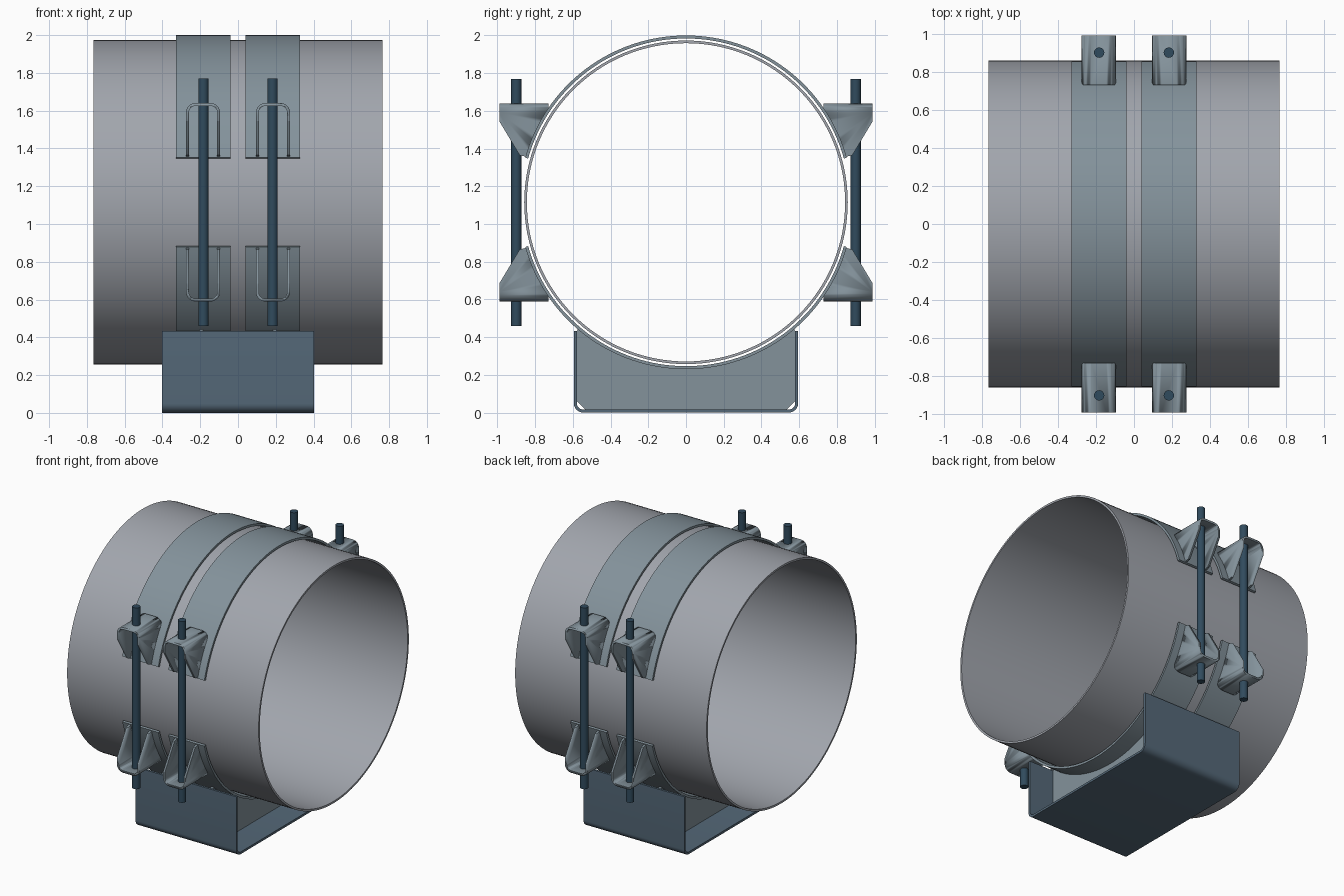
import bpy, bmesh
from math import sin, cos, pi, radians, sqrt

if "Cube" in bpy.data.objects:
    bpy.data.objects.remove(bpy.data.objects["Cube"])

CZ = 1.115          # height of the pipe axis; clamp parts are modelled around it
R_OUT, R_IN = 0.885, 0.869


def material(name, rgb):
    m = bpy.data.materials.new(name)
    m.diffuse_color = (*rgb, 1)
    m.use_nodes = True
    m.node_tree.nodes["Principled BSDF"].inputs["Base Color"].default_value = m.diffuse_color
    return m


STEEL = material("clamp_steel", (0.23, 0.29, 0.33))
BASE = material("base_steel", (0.09, 0.14, 0.19))
ROD = material("rod_steel", (0.03, 0.07, 0.11))
PIPE = material("pipe_grey", (0.36, 0.38, 0.42))


def finish(name, bm, mat, z=0.0):
    bmesh.ops.recalc_face_normals(bm, faces=bm.faces)
    me = bpy.data.meshes.new(name)
    bm.to_mesh(me)
    bm.free()
    ob = bpy.data.objects.new(name, me)
    bpy.context.collection.objects.link(ob)
    ob.location.z = z
    me.materials.append(mat)
    bpy.ops.object.select_all(action='DESELECT')
    ob.select_set(True)
    bpy.context.view_layer.objects.active = ob
    bpy.ops.object.shade_smooth_by_angle(angle=radians(30))
    return ob


def place(p, d, axis):
    return (d, p[0], p[1]) if axis == 'x' else (p[0], d, p[1])


def strip(name, outer, inner, axis, a, b, mat, z=0.0, closed=False):
    """Sheet section between two matching paths, extruded from a to b."""
    bm = bmesh.new()
    rows = [[bm.verts.new(place(p, d, axis)) for p in path]
            for path, d in ((outer, a), (inner, a), (inner, b), (outer, b))]
    n = len(outer)
    for i in range(n if closed else n - 1):
        j = (i + 1) % n
        for k in range(4):
            r, s = rows[k], rows[(k + 1) % 4]
            bm.faces.new((r[i], r[j], s[j], s[i]))
    if not closed:
        for i in (0, -1):
            bm.faces.new([r[i] for r in rows])
    return finish(name, bm, mat, z)


def prism(name, pts, a, b, mat, z=0.0):
    """Solid (y, z) outline extruded along x."""
    bm = bmesh.new()
    lo = [bm.verts.new((a, *p)) for p in pts]
    hi = [bm.verts.new((b, *p)) for p in pts]
    bm.faces.new(lo)
    bm.faces.new(hi)
    for i in range(len(pts)):
        j = (i + 1) % len(pts)
        bm.faces.new((lo[i], lo[j], hi[j], hi[i]))
    return finish(name, bm, mat, z)


def arc(r, a0, a1, n, c=(0, 0)):
    return [(c[0] + r * cos(radians(a0 + (a1 - a0) * i / n)),
             c[1] + r * sin(radians(a0 + (a1 - a0) * i / n))) for i in range(n + 1)]


def u_path(cx, half, r, inset, end, top):
    """Inverted U with rounded corners, inset by the sheet thickness."""
    h = half - inset
    zc = top - r
    return ([(cx + h, end)] + arc(r - inset, 0, 90, 8, (cx + half - r, zc))
            + arc(r - inset, 90, 180, 8, (cx - half + r, zc)) + [(cx - h, end)])


def mirror(ob, x=False, y=False, z=False):
    m = ob.modifiers.new("mirror", 'MIRROR')
    m.use_axis = (x, y, z)
    m.use_mirror_merge = False


# Pipe
strip("pipe", arc(0.858, 0, 360, 128)[:-1], arc(0.844, 0, 360, 128)[:-1],
      'x', -0.765, 0.765, PIPE, CZ, closed=True)

# Clamp straps: half bands, mirrored to four
strap = strip("clamp_straps", arc(R_OUT, 15.5, 164.5, 64), arc(R_IN, 15.5, 164.5, 64),
              'x', 0.04, 0.328, STEEL, CZ)
mirror(strap, x=True, z=True)

# Bolt lugs: U section trimmed to the tapered side profile, mirrored to eight
lug = strip("bolt_lugs", u_path(0.185, 0.09, 0.05, 0, 0.1, 0.525),
            u_path(0.185, 0.09, 0.05, 0.015, 0.1, 0.525), 'y', 0.6, 1.1, STEEL, CZ)
profile = [(0.73, 0.6), (0.99, 0.6), (0.99, 0.43), (0.882, 0.25)] + \
    arc(R_OUT - 0.004, 15.9, 34, 14)
cutter = prism("lug_cutter", profile, 0, 0.4, STEEL, CZ)
cutter.hide_render = True
bl = lug.modifiers.new("trim", 'BOOLEAN')
bl.operation, bl.object, bl.solver = 'INTERSECT', cutter, 'EXACT'
bpy.context.view_layer.objects.active = lug
bpy.ops.object.modifier_apply(modifier="trim")
bpy.data.objects.remove(cutter)
mirror(lug, x=True, y=True, z=True)

# Threaded rods
bm = bmesh.new()
bmesh.ops.create_cone(bm, cap_ends=True, segments=32, radius1=0.027, radius2=0.027, depth=1.31)
bmesh.ops.translate(bm, verts=bm.verts, vec=(0.183, 0.9, 0))
mirror(finish("tie_rods", bm, ROD, CZ), x=True, y=True)

# Base channel: U section opening upward
flip = lambda pts: [(y, -z) for y, z in pts]
strip("base_channel", flip(u_path(0, 0.595, 0.05, 0, -0.433, 0)),
      flip(u_path(0, 0.595, 0.05, 0.016, -0.433, 0)), 'x', -0.403, 0.403, BASE)

# Saddle plates under the straps, with chamfered lower corners
w, top = 0.579, 0.433
ye = sqrt(R_OUT ** 2 - (CZ - top) ** 2)
ang = 57.0 if ye > w else 0
a0 = 180 + 49.6
saddle = prism("saddle_plates",
               [(w, 0.06), (w, top)] + arc(R_OUT - 0.002, 360 - 49.6, a0, 40, (0, CZ))
               + [(-w, top), (-w, 0.06), (-w + 0.044, 0.016), (w - 0.044, 0.016)],
               0.185, 0.205, STEEL)
mirror(saddle, x=True)
